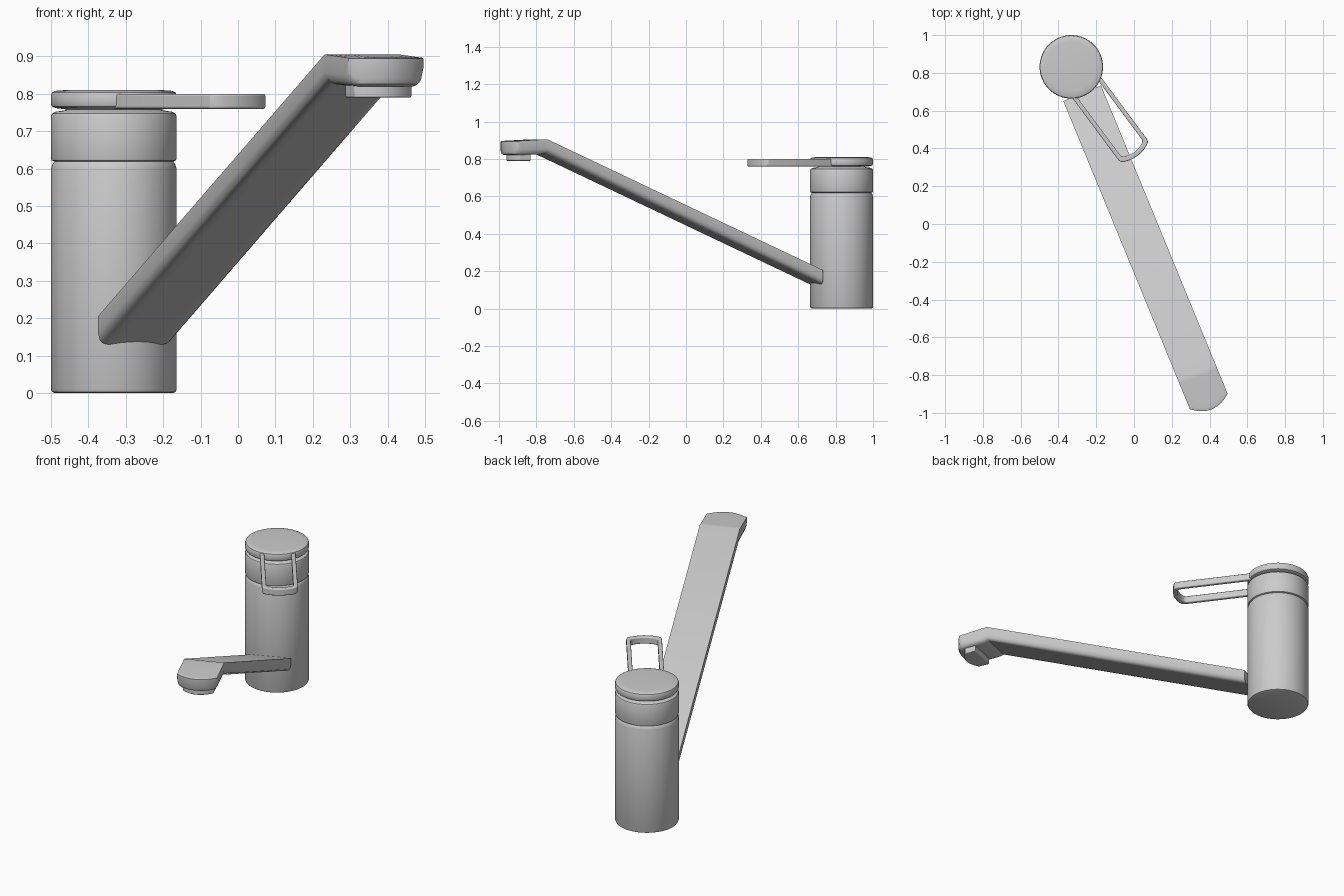
import bpy, bmesh, math
from mathutils import Vector

if "Cube" in bpy.data.objects:
    bpy.data.objects.remove(bpy.data.objects["Cube"])

CX, CY, R = -0.332, 0.832, 0.168      # axis and radius of the tap body


def finish(name, bm, bevel=0, angle=35):
    bmesh.ops.recalc_face_normals(bm, faces=bm.faces)
    me = bpy.data.meshes.new(name)
    bm.to_mesh(me)
    bm.free()
    ob = bpy.data.objects.new(name, me)
    bpy.context.collection.objects.link(ob)
    if bevel:
        m = ob.modifiers.new("bevel", 'BEVEL')
        m.width, m.segments, m.limit_method = bevel, 3, 'ANGLE'
    bpy.ops.object.select_all(action='DESELECT')
    bpy.context.view_layer.objects.active = ob
    ob.select_set(True)
    bpy.ops.object.shade_smooth_by_angle(angle=math.radians(angle))
    return ob


def lathe(name, profile, n=64):
    """Revolve (radius, z) points around the body axis and close both ends."""
    bm = bmesh.new()
    rings = [[bm.verts.new((CX + r * math.cos(2 * math.pi * i / n),
                            CY + r * math.sin(2 * math.pi * i / n), z))
              for i in range(n)] for r, z in profile]
    for a, b in zip(rings, rings[1:]):
        for i in range(n):
            j = (i + 1) % n
            bm.faces.new((a[i], a[j], b[j], b[i]))
    bm.faces.new(rings[0])
    bm.faces.new(rings[-1])
    return finish(name, bm)


def place(d, s, t, z):
    """Point at distance s along heading d from the axis, t sideways."""
    return Vector((CX + d[0] * s - d[1] * t, CY + d[1] * s + d[0] * t, z))


def slab(name, d, outline, z0, z1, bevel):
    """Extrude an (s, t) outline between two heights."""
    bm = bmesh.new()
    f = bm.faces.new([bm.verts.new(place(d, s, t, z0)) for s, t in outline])
    up = bmesh.ops.extrude_face_region(bm, geom=[f])
    bmesh.ops.translate(bm, vec=(0, 0, z1 - z0),
                        verts=[v for v in up['geom'] if isinstance(v, bmesh.types.BMVert)])
    return finish(name, bm, bevel)


# Body, collar with neck, and cap
lathe("body", [(R - .01, 0), (R - .003, .003), (R, .01), (R, .6), (R - .004, .612), (R - .01, .62)])
lathe("collar", [(R - .01, .618), (R - .002, .622), (R, .628), (R, .74), (R - .003, .747),
                 (R - .012, .752), (.13, .756), (.122, .76), (.122, .77)])
lathe("lever_cap", [(.125, .758), (R - .012, .762), (R - .003, .766), (R, .773), (R, .797),
                    (R - .003, .804), (R - .012, .808), (.13, .81)])

# Spout: top and bottom sheets stitched along the sides and ends
SPOUT = (0.380, -0.925)
HW = 0.108
half = [.03, .06, .08, .093, .102, HW]
ts = [-t for t in reversed(half)] + [0] + half
# s_top, z_top, s_bottom, z_bottom, nose bulge
stations = [(.151, .205, .151, .13, 0), (1.745, .905, 1.745, .83, 0),
            (1.77, .904, 1.77, .824, .1), (1.895, .897, 1.893, .82, 1),
            (1.91, .896, 1.908, .826, 1), (1.915, .894, 1.915, .84, 1)]


def lift(t):
    k = max(0, (abs(t) - .08) / (HW - .08))
    return .03 * (1 - math.sqrt(1 - k * k))


bm = bmesh.new()
top, bot = [], []
for st, zt, sb, zb, b in stations:
    nose = [b * .045 * (1 - (t / HW) ** 2) for t in ts]
    top.append([bm.verts.new(place(SPOUT, st + o, t, zt)) for t, o in zip(ts, nose)])
    bot.append([bm.verts.new(place(SPOUT, sb + o, t, zb + lift(t))) for t, o in zip(ts, nose)])


def stitch(a, b):
    for i in range(len(a) - 1):
        bm.faces.new((a[i], a[i + 1], b[i + 1], b[i]))


for sheet in (top, bot):
    for a, b in zip(sheet, sheet[1:]):
        stitch(a, b)
for k in (0, -1):
    stitch(top[k], bot[k])                                   # end faces
    stitch([r[k] for r in top], [r[k] for r in bot])         # side faces
finish("spout", bm)

# Outlet under the nose, rounded at the front
arc = [-.083 + .166 * i / 12 for i in range(13)]
slab("outlet", SPOUT, [(1.83, -.083)] + [(1.893 + .036 * (1 - (t / .083) ** 2), t) for t in arc]
     + [(1.83, .083)], .79, .83, .004)

# Open loop lever
LEVER = (0.596, -0.803)


def loop(w, s_corner, s_mid):
    side = [(s_corner + (s_mid - s_corner) * f, w * g)
            for f, g in ((-.5, 1), (0, .96), (.35, .82), (.75, .5))]
    left = [(.125, -w)] + [(s, -t) for s, t in side]
    return left + [(s_mid, 0)] + [(s, t) for s, t in reversed(side)] + [(.125, w)]


slab("lever_loop", LEVER, loop(.094, .56, .588) + loop(.071, .54, .562)[::-1], .76, .8, .006)
